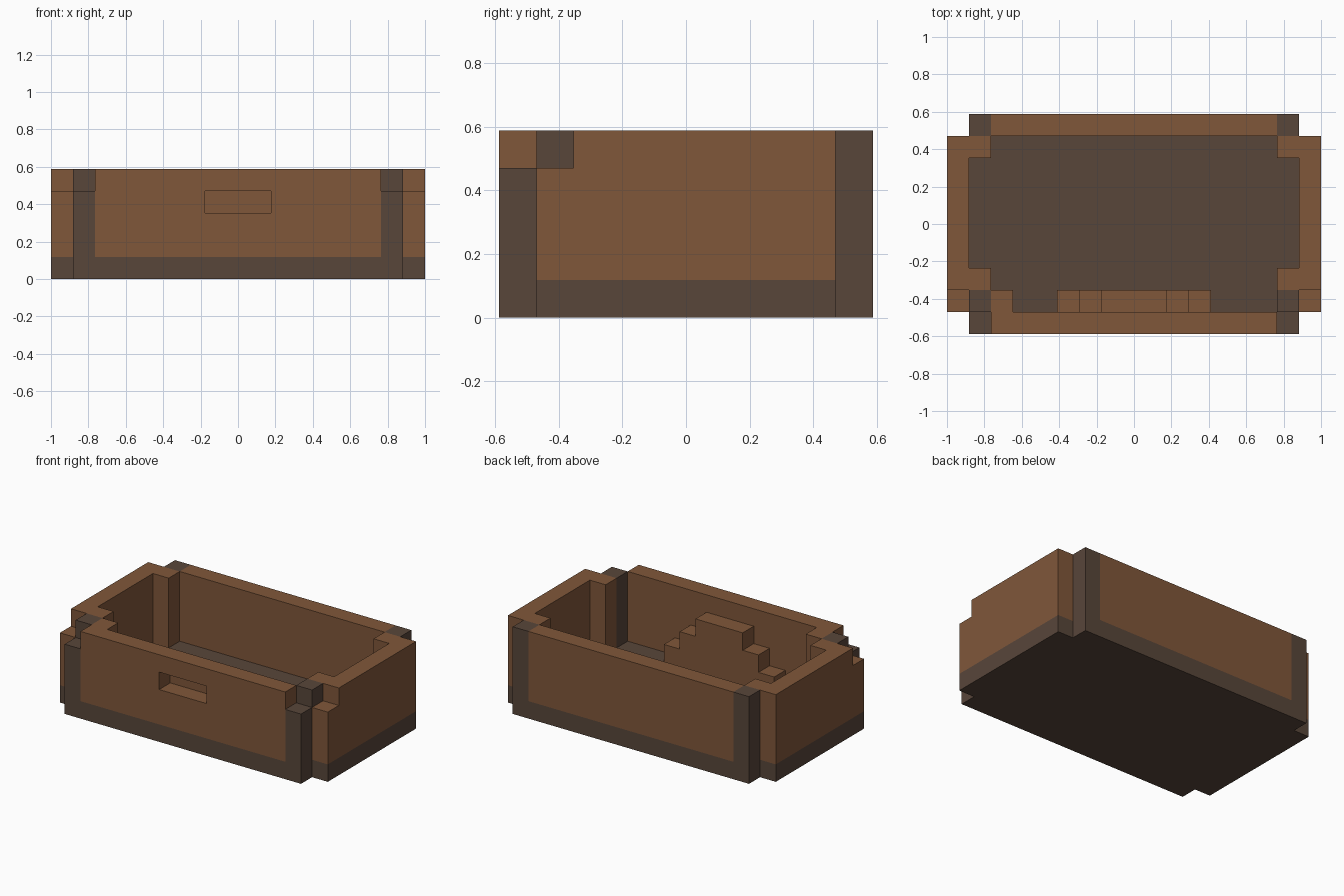
import bpy, bmesh
from mathutils import Vector

U = 2 / 17  # one block of the grid the crate is built on

cube = bpy.data.objects.get("Cube")
if cube:
    bpy.data.objects.remove(cube, do_unlink=True)


def make_material(name, rgb):
    mat = bpy.data.materials.new(name)
    mat.use_nodes = True
    mat.diffuse_color = (*rgb, 1)
    mat.node_tree.nodes["Principled BSDF"].inputs["Base Color"].default_value = (*rgb, 1)
    return mat


WOOD = make_material("brown wood", (0.216, 0.095, 0.042))
DARK = make_material("dark trim", (0.098, 0.061, 0.042))


def prism(name, mat, outline, lo, hi, axis="z"):
    """Extrude an outline (in blocks) from lo to hi along z, or along y for x/z outlines."""
    def place(a, b, c):
        return Vector((a, b, c) if axis == "z" else (a, c, b)) * U
    bm = bmesh.new()
    face = bm.faces.new([bm.verts.new(place(a, b, lo)) for a, b in outline])
    out = bmesh.ops.extrude_face_region(bm, geom=[face])
    moved = [v for v in out["geom"] if isinstance(v, bmesh.types.BMVert)]
    bmesh.ops.translate(bm, verts=moved, vec=place(0, 0, hi - lo))
    bmesh.ops.recalc_face_normals(bm, faces=bm.faces)
    mesh = bpy.data.meshes.new(name)
    bm.to_mesh(mesh)
    bm.free()
    mesh.materials.append(mat)
    obj = bpy.data.objects.new(name, mesh)
    bpy.context.collection.objects.link(obj)
    return obj


def box(name, mat, x, y, z):
    return prism(name, mat, [(x[0], y[0]), (x[1], y[0]), (x[1], y[1]), (x[0], y[1])], *z)


# Floor slab with notched corners, which is also the dark band around the foot
base = [(-7.5, -5), (7.5, -5), (7.5, -4), (8.5, -4), (8.5, 4), (7.5, 4),
        (7.5, 5), (-7.5, 5), (-7.5, 4), (-8.5, 4), (-8.5, -4), (-7.5, -4)]
prism("base", DARK, base, 0, 1)

# Long walls
box("back_wall", WOOD, (-6.5, 6.5), (4, 5), (1, 5))
front = box("front_wall", WOOD, (-6.5, 6.5), (-5, -4), (1, 5))

# Handle slot cut through the front wall
cutter = box("handle_cutter", WOOD, (-1.5, 1.5), (-5.5, -3.5), (3, 4))
cutter.hide_render = True
cut = front.modifiers.new("handle_slot", "BOOLEAN")
cut.operation = "DIFFERENCE"
cut.solver = "EXACT"
cut.object = cutter
bpy.context.view_layer.objects.active = front
bpy.ops.object.modifier_apply(modifier=cut.name)
bpy.data.objects.remove(cutter, do_unlink=True)

# Stepped housing that closes the slot on the inside
half = [(3.5, 1), (3.5, 2), (2.5, 2), (2.5, 3), (1.5, 3), (1.5, 4)]
steps = half + [(-x, z) for x, z in reversed(half)]
prism("handle_housing", WOOD, steps, -4, -3, axis="y")

# Side walls with inner corner pillars, and the corner posts
side = [(8.5, -3), (8.5, 4), (6.5, 4), (6.5, 3),
        (7.5, 3), (7.5, -2), (6.5, -2), (6.5, -3)]
for label, s in (("left", 1), ("right", -1)):
    prism(f"{label}_side_wall", WOOD, [(s * x, y) for x, y in side], 1, 5)
    outer, post = (s * 7.5, s * 8.5), (s * 6.5, s * 7.5)
    box(f"{label}_side_front_step", WOOD, outer, (-4, -3), (1, 4))
    box(f"{label}_back_post", DARK, post, (4, 5), (1, 5))
    box(f"{label}_front_post", DARK, post, (-5, -4), (1, 4))
    box(f"{label}_front_inner_post", DARK, post, (-4, -3), (1, 5))

# Extra block inside the right front corner
box("right_inner_block", WOOD, (-6.5, -5.5), (-4, -3), (1, 5))
